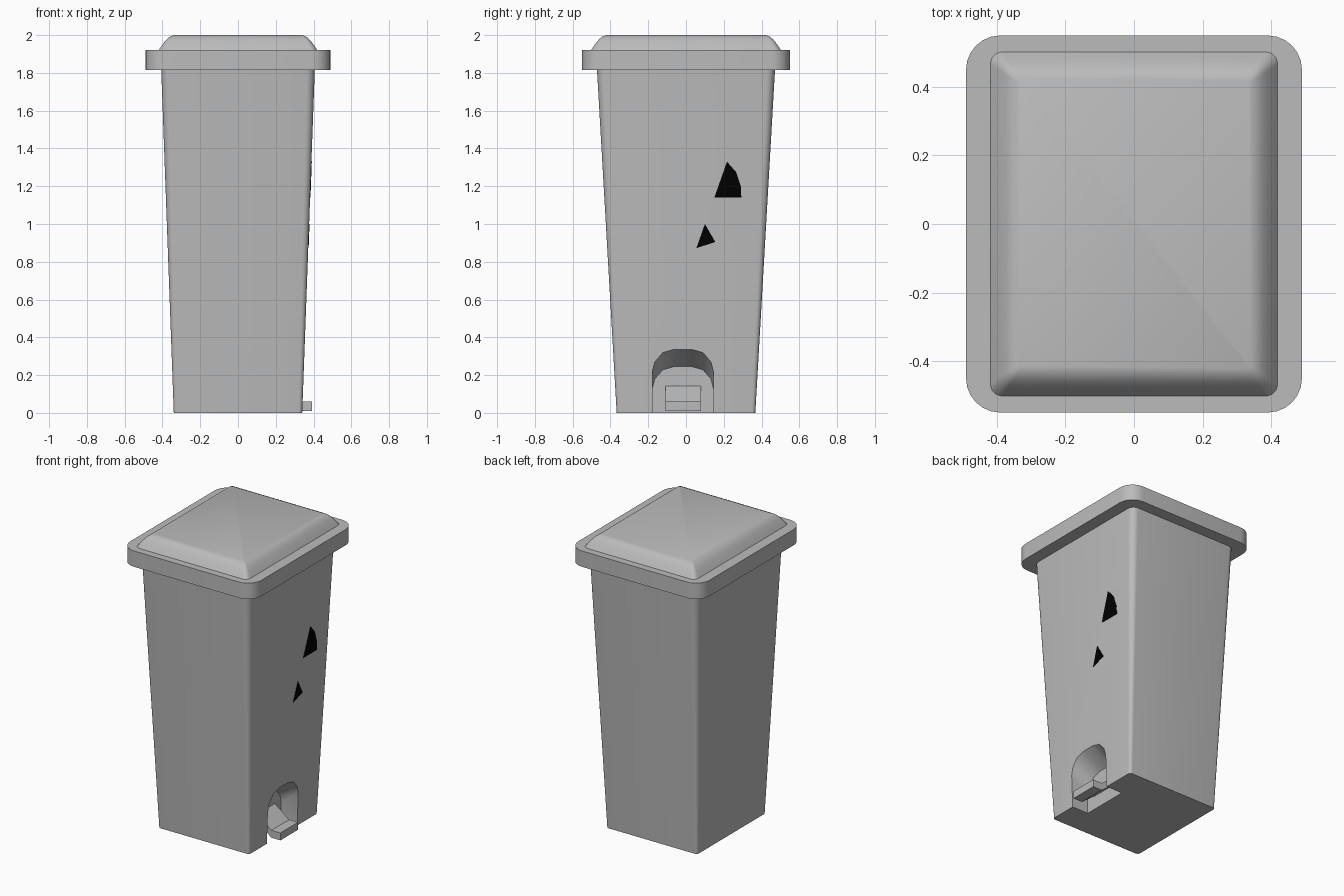
import bpy
import bmesh
from math import cos, sin, pi, radians
from mathutils import Vector

cube = bpy.data.objects.get("Cube")
if cube:
    bpy.data.objects.remove(cube)


def material(name, value):
    mat = bpy.data.materials.new(name)
    mat.use_nodes = True
    colour = (value, value, value, 1)
    mat.diffuse_color = colour
    mat.node_tree.nodes["Principled BSDF"].inputs["Base Color"].default_value = colour
    return mat


grey = material("grey plastic", 0.5)
black = material("black", 0.0)


def rounded_rect(hx, hy, r, z, steps=6):
    """Outline of a rounded rectangle, counter-clockwise."""
    ring = []
    for k, (sx, sy) in enumerate([(1, 1), (-1, 1), (-1, -1), (1, -1)]):
        for i in range(steps + 1):
            a = (k + i / steps) * pi / 2
            ring.append(Vector((sx * (hx - r) + r * cos(a), sy * (hy - r) + r * sin(a), z)))
    return ring


def loft(name, rings, mat, smooth=True):
    """Skin a stack of equal-length rings and cap both ends."""
    bm = bmesh.new()
    loops = [[bm.verts.new(p) for p in ring] for ring in rings]
    n = len(loops[0])
    for low, high in zip(loops, loops[1:]):
        for i in range(n):
            j = (i + 1) % n
            bm.faces.new((low[i], low[j], high[j], high[i]))
    bm.faces.new(loops[0][::-1])
    bm.faces.new(loops[-1])
    bmesh.ops.recalc_face_normals(bm, faces=bm.faces)
    mesh = bpy.data.meshes.new(name)
    bm.to_mesh(mesh)
    bm.free()
    obj = bpy.data.objects.new(name, mesh)
    bpy.context.collection.objects.link(obj)
    mesh.materials.append(mat)
    if smooth:
        shade(obj)
    return obj


def shade(obj):
    bpy.ops.object.select_all(action="DESELECT")
    obj.select_set(True)
    bpy.context.view_layer.objects.active = obj
    bpy.ops.object.shade_smooth_by_angle(angle=radians(35))


# Tapered bin body
body = loft("body", [rounded_rect(0.34, 0.367, 0.02, 0),
                     rounded_rect(0.407, 0.472, 0.045, 1.83)], grey, smooth=False)

# Arched pedal recess, sloping down as it goes in
arch = [(-0.178, -0.4), (0.145, -0.4), (0.145, 0.22), (0.132, 0.27), (0.09, 0.318),
        (0.03, 0.335), (-0.063, 0.335), (-0.123, 0.318), (-0.165, 0.27), (-0.178, 0.22)]
recess = loft("recess_cutter", [[Vector((x, y, z + dz)) for y, z in arch]
                                for x, dz in [(0.48, 0.09), (0.22, -0.09)]], grey, smooth=False)
cut = body.modifiers.new("recess", "BOOLEAN")
cut.object = recess
cut.operation = "DIFFERENCE"
cut.solver = "EXACT"
bpy.ops.object.select_all(action="DESELECT")
body.select_set(True)
bpy.context.view_layer.objects.active = body
bpy.ops.object.modifier_apply(modifier=cut.name)
bpy.data.objects.remove(recess)
shade(body)

# Foot pedal: flat tread with a ramp rising into the recess
tread = [(0.392, 0.01), (0.392, 0.06), (0.325, 0.06), (0.215, 0.145), (0.215, 0.095), (0.325, 0.01)]
loft("pedal", [[Vector((x, y, z)) for x, z in tread] for y in (-0.108, 0.08)],
     grey, smooth=False)

# Lid rim and domed lid top
loft("lid_rim", [rounded_rect(0.49, 0.55, 0.1, z) for z in (1.815, 1.922)], grey)
dome = [(0, 1.92), (0.012, 1.938), (0.03, 1.963), (0.045, 1.98), (0.06, 1.992), (0.08, 2.0)]
loft("lid_top", [rounded_rect(0.42 - d, 0.503 - d, 0.035 - d * 0.3, z) for d, z in dome], grey)


# Black marks on the pedal side, lying on the sloping wall
def side_mark(name, outline):
    wall = [Vector((0.34 + 0.067 * z / 1.83, y, z)) for y, z in outline]
    loft(name, [[p + Vector((dx, 0, 0)) for p in wall] for dx in (-0.002, 0.002)],
         black, smooth=False)


side_mark("upper_mark", [(0.15, 1.14), (0.293, 1.14), (0.29, 1.2), (0.265, 1.275), (0.217, 1.33)])
side_mark("lower_mark", [(0.055, 0.872), (0.155, 0.905), (0.1, 1.0)])
